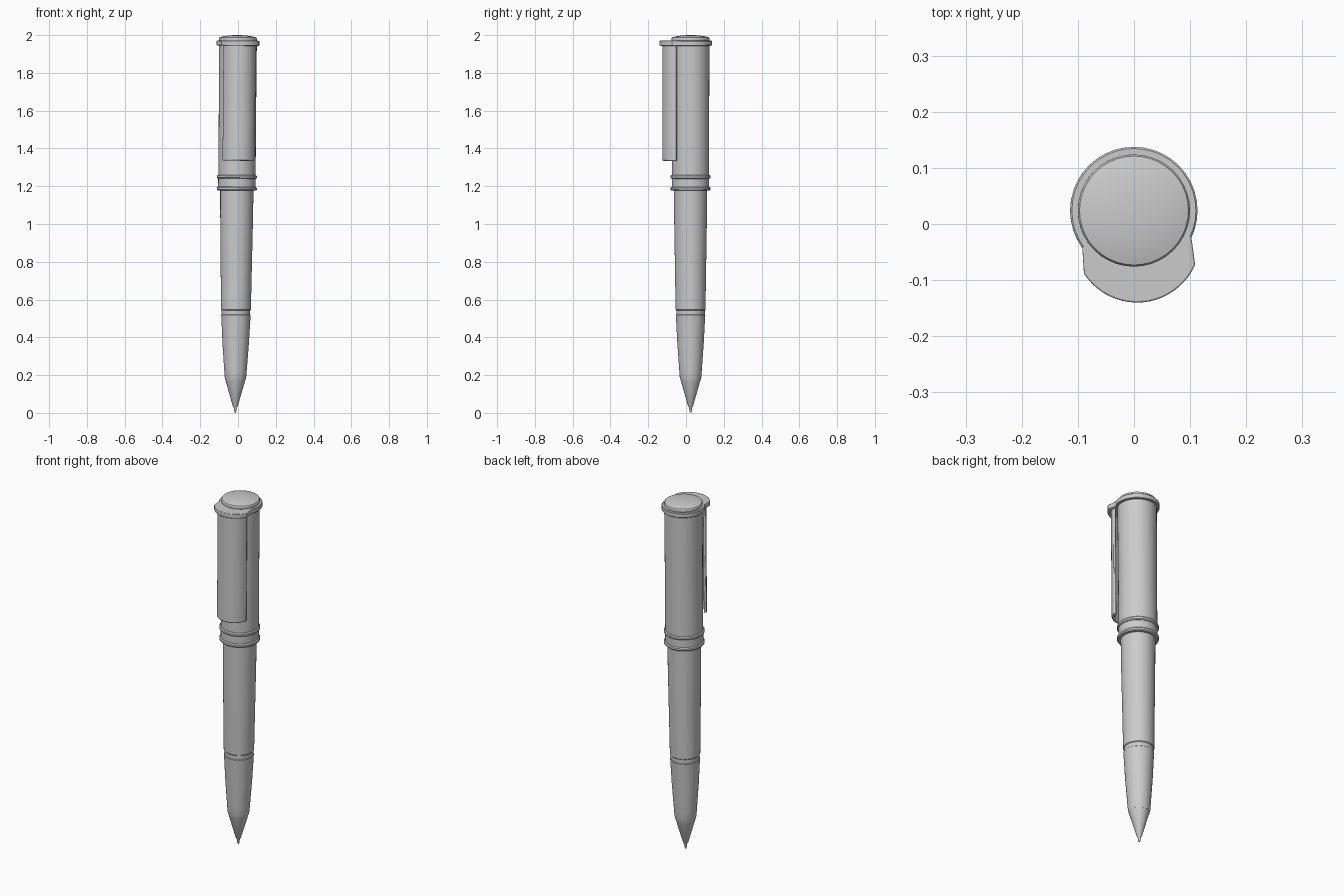
import bpy, bmesh, math

if "Cube" in bpy.data.objects:
    bpy.data.objects.remove(bpy.data.objects["Cube"])

# The pen leans very slightly along x
BASE = (-0.015, 0.024, 0)
TILT = (0, 0.0075, 0)
SIDES = 40


def finish(name, bm, angle=30):
    bmesh.ops.recalc_face_normals(bm, faces=bm.faces)
    mesh = bpy.data.meshes.new(name)
    bm.to_mesh(mesh)
    bm.free()
    ob = bpy.data.objects.new(name, mesh)
    bpy.context.collection.objects.link(ob)
    ob.location, ob.rotation_euler = BASE, TILT
    bpy.ops.object.select_all(action='DESELECT')
    bpy.context.view_layer.objects.active = ob
    ob.select_set(True)
    bpy.ops.object.shade_smooth_by_angle(angle=math.radians(angle))
    return ob


def lathe(name, profile):
    """Revolve (radius, z) points around the pen axis."""
    bm = bmesh.new()
    vs = [bm.verts.new((r, 0, z)) for r, z in profile]
    es = [bm.edges.new(p) for p in zip(vs, vs[1:])]
    bmesh.ops.spin(bm, geom=vs + es, cent=(0, 0, 0), axis=(0, 0, 1),
                   angle=math.tau, steps=SIDES)
    bmesh.ops.remove_doubles(bm, verts=bm.verts, dist=1e-5)
    return finish(name, bm)


def prism(name, outline, z0, z1, bevel):
    """Extrude an (x, y) outline and round its edges."""
    bm = bmesh.new()
    face = bm.faces.new([bm.verts.new((x, y, z0)) for x, y in outline])
    top = bmesh.ops.extrude_face_region(bm, geom=[face])['geom']
    bmesh.ops.translate(bm, vec=(0, 0, z1 - z0),
                        verts=[v for v in top if isinstance(v, bmesh.types.BMVert)])
    ob = finish(name, bm)
    mod = ob.modifiers.new("rounding", 'BEVEL')
    mod.width, mod.segments, mod.limit_method = bevel, 2, 'ANGLE'
    mod.angle_limit = math.radians(40)
    return ob


def arc(cx, cy, r, a0, a1, n=20):
    """Arc points; angles in degrees measured from the front (-y) towards +x."""
    angles = [math.radians(a0 + (a1 - a0) * i / n) for i in range(n + 1)]
    return [(cx + r * math.sin(a), cy - r * math.cos(a)) for a in angles]


# Writing tip, grip and barrel
lathe("writing_tip", [(0, 0), (0.004, 0.003), (0.006, 0.01), (0.008, 0.028),
                      (0.013, 0.035), (0.053, 0.175), (0, 0.175)])
lathe("grip", [(0, 0.173), (0.053, 0.173), (0.057, 0.19), (0.060, 0.23), (0.070, 0.37),
               (0.077, 0.505), (0.078, 0.518), (0.074, 0.522), (0, 0.522)])
lathe("barrel", [(0, 0.518), (0.0755, 0.518), (0.0755, 0.543), (0.079, 0.547),
                 (0.083, 0.80), (0.087, 1.05), (0.088, 1.19), (0, 1.19)])

# Cap sleeve with two trim rings at its mouth
lathe("cap", [(0, 1.182), (0.099, 1.182), (0.099, 1.27), (0.0985, 1.5),
              (0.1, 1.95), (0, 1.95)])


def ring(name, z0, z1, r, b=0.005):
    lathe(name, [(0, z0), (r - b, z0), (r, z0 + b), (r, z1 - b), (r - b, z1), (0, z1)])


for name, z0, z1 in (("lower_cap_ring", 1.177, 1.197), ("upper_cap_ring", 1.24, 1.26)):
    ring(name, z0, z1, 0.106)
ring("clip_collar", 1.944, 1.971, 0.1135, 0.003)

# Domed end button
lathe("end_button", [(0, 1.968), (0.095, 1.968), (0.1, 1.972), (0.1, 1.983),
                     (0.097, 1.988), (0.08, 1.993), (0.05, 1.9975),
                     (0.025, 1.9995), (0, 2.0)])

# Collar tab that carries the clip
prism("clip_tab", arc(0.006, -0.051, 0.113, -57, 66) + [(0.102, -0.044), (0.05, 0.0),
      (-0.05, 0.0), (-0.092, -0.062)], 1.944, 1.971, 0.003)

# Clip: a curved strip standing off the cap
prism("clip", arc(0.006, -0.059, 0.09, -70, 81, 24) + arc(0.006, -0.059, 0.075, 81, -70, 24),
      1.335, 1.955, 0.005)
